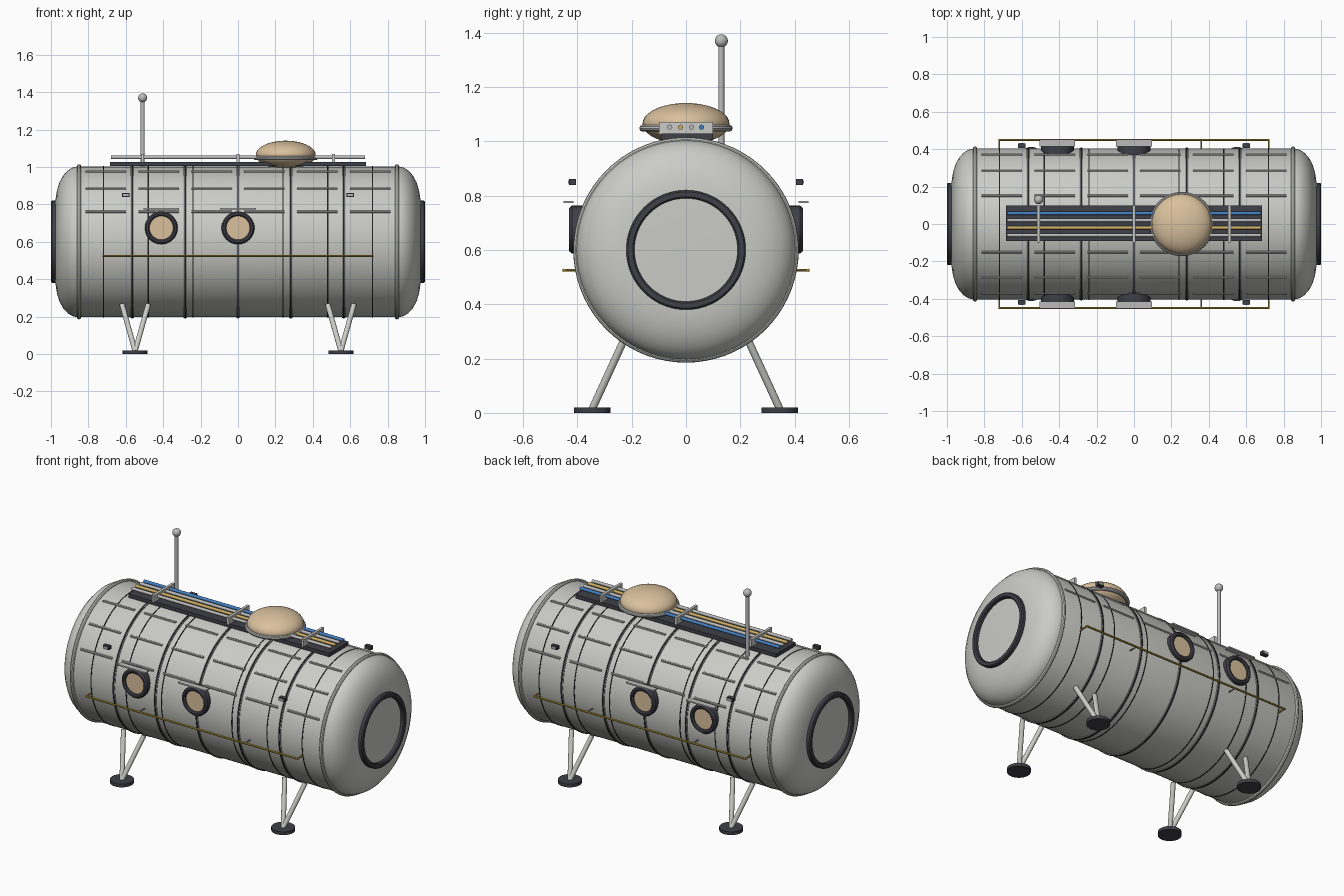
import bpy, bmesh, math
from mathutils import Vector, Matrix

if "Cube" in bpy.data.objects:
    bpy.data.objects.remove(bpy.data.objects["Cube"])

AXIS_Z = 0.6   # height of the hull axis
R = 0.403      # hull radius


def mat(name, r, g, b):
    m = bpy.data.materials.new(name)
    m.diffuse_color = (r, g, b, 1)
    m.use_nodes = True
    m.node_tree.nodes["Principled BSDF"].inputs["Base Color"].default_value = m.diffuse_color
    return m


HULL = mat("hull light grey", 0.60, 0.60, 0.57)
METAL = mat("metal grey", 0.50, 0.50, 0.50)
TRIM = mat("trim grey", 0.33, 0.33, 0.33)
DARK = mat("dark rubber", 0.05, 0.05, 0.065)
SEAM = mat("seam black", 0.015, 0.015, 0.018)
TAN = mat("tan", 0.70, 0.53, 0.34)
YELLOW = mat("rail yellow", 0.50, 0.34, 0.05)
GOLD = mat("pipe gold", 0.60, 0.42, 0.13)
BLUE = mat("pipe blue", 0.06, 0.22, 0.55)


def finish(name, bm, material, smooth=True):
    bmesh.ops.recalc_face_normals(bm, faces=bm.faces)
    me = bpy.data.meshes.new(name)
    bm.to_mesh(me)
    bm.free()
    me.materials.append(material)
    ob = bpy.data.objects.new(name, me)
    bpy.context.collection.objects.link(ob)
    if smooth:
        bpy.ops.object.select_all(action='DESELECT')
        ob.select_set(True)
        bpy.context.view_layer.objects.active = ob
        bpy.ops.object.shade_smooth_by_angle(angle=math.radians(35))
    return ob


def rod(name, a, b, r, material, sides=16):
    """Capped cylinder between two points."""
    a, b = Vector(a), Vector(b)
    d = b - a
    bm = bmesh.new()
    m = Matrix.Translation((a + b) / 2) @ d.to_track_quat('Z', 'Y').to_matrix().to_4x4()
    bmesh.ops.create_cone(bm, cap_ends=True, segments=sides, radius1=r, radius2=r,
                          depth=d.length, matrix=m)
    return finish(name, bm, material)


def box(name, centre, size, material):
    bm = bmesh.new()
    bmesh.ops.create_cube(bm, size=1, matrix=Matrix.Translation(centre) @ Matrix.Diagonal((*size, 1)))
    return finish(name, bm, material, False)


def ball(name, centre, radii, material):
    bm = bmesh.new()
    bmesh.ops.create_uvsphere(bm, u_segments=40, v_segments=20, radius=1,
                              matrix=Matrix.Translation(centre) @ Matrix.Diagonal((*radii, 1)))
    return finish(name, bm, material)


def lathe(name, profile, material, centre=(0, 0, AXIS_Z), axis=(1, 0, 0), closed=False, sides=72):
    """Turn (distance along axis, radius) points around an axis."""
    bm = bmesh.new()
    turn = Matrix.Translation(centre) @ Vector(axis).to_track_quat('Z', 'Y').to_matrix().to_4x4()
    rings = []
    for h, r in profile:
        rings.append([bm.verts.new(turn @ Vector((r * math.cos(t), r * math.sin(t), h)))
                      for t in (2 * math.pi * k / sides for k in range(sides))])
    pairs = list(zip(rings, rings[1:]))
    if closed:
        pairs.append((rings[-1], rings[0]))
    else:
        bm.faces.new(rings[0])
        bm.faces.new(rings[-1])
    for p, q in pairs:
        for k in range(sides):
            n = (k + 1) % sides
            bm.faces.new((p[k], p[n], q[n], q[k]))
    return finish(name, bm, material)


def ring(name, major, minor, material, centre, axis=(1, 0, 0), n=10, sides=72):
    prof = [(minor * math.sin(2 * math.pi * k / n), major + minor * math.cos(2 * math.pi * k / n))
            for k in range(n)]
    return lathe(name, prof, material, centre, axis, True, sides)


# Hull with rounded ends
end = [(0.86, R), (0.885, 0.397), (0.91, 0.382), (0.935, 0.355), (0.955, 0.318),
       (0.968, 0.275), (0.975, 0.23), (0.977, 0.19)]
lathe("hull", [(-x, r) for x, r in reversed(end)] + end, HULL, sides=96)

# End collars and hatch seals
for s in (-1, 1):
    ring("end_collar", 0.403, 0.012, HULL, (s * 0.85, 0, AXIS_Z))
    lathe("hatch_seal", [(0.965, 0.19), (0.965, 0.22), (0.994, 0.22), (1.0, 0.214),
                         (1.0, 0.196), (0.994, 0.19)], DARK, axis=(s, 0, 0), closed=True)


def band(name, x, width, r, material):
    lathe(name, [(x - width / 2, R - 0.01), (x - width / 2, r), (x + width / 2, r),
                 (x + width / 2, R - 0.01)], material, closed=True)


# Raised ribs with dark joints, and thin panel seams
for i in range(-2, 3):
    x = i * 0.2825
    band("hull_rib", x, 0.018, R + 0.004, TRIM)
    band("rib_joint", x, 0.008, R + 0.006, SEAM)
for i in range(-3, 4):
    if i:
        band("panel_seam", i * 0.24, 0.006, R + 0.002, SEAM)

# Lengthwise stiffeners on the upper hull
for i in range(6):
    x = (i - 2.5) * 0.2825
    for deg in (23.5, 45, 68):
        for s in (-1, 1):
            y = s * R * math.cos(math.radians(deg))
            z = AXIS_Z + R * math.sin(math.radians(deg))
            rod("stiffener", (x - 0.108, y, z), (x + 0.108, y, z), 0.007, METAL, 8)

for s in (-1, 1):
    # Portholes with brow plates
    for x in (-0.41, 0.0):
        rod("porthole_glass", (x, s * 0.35, 0.675), (x, s * 0.415, 0.675), 0.07, TAN, 40)
        lathe("porthole_frame", [(0.35, 0.063), (0.35, 0.088), (0.42, 0.088), (0.43, 0.08),
                                 (0.43, 0.07), (0.423, 0.063)], DARK, (x, 0, 0.675),
              (0, s, 0), True, 40)
        box("porthole_brow", (x, s * 0.433, 0.776), (0.19, 0.036, 0.008), METAL)

    # Handrail with returns and posts
    z = 0.525
    rod("handrail", (-0.725, s * 0.45, z), (0.725, s * 0.45, z), 0.006, YELLOW, 10)
    for x in (-0.72, 0.72):
        rod("handrail_end", (x, s * 0.39, z), (x, s * 0.45, z), 0.005, YELLOW, 10)
    for x in (-0.36, 0.36):
        rod("handrail_post", (x, s * 0.39, z), (x, s * 0.45, z), 0.004, TRIM, 8)

    for e in (-1, 1):
        # Side lamps
        box("lamp_body", (e * 0.6, s * 0.418, 0.85), (0.042, 0.025, 0.022), DARK)
        box("lamp_face", (e * 0.6, s * 0.432, 0.85), (0.03, 0.004, 0.012), METAL)

        # Landing legs: foot pad and two splayed struts
        rod("foot_pad", (e * 0.55, s * 0.345, 0), (e * 0.55, s * 0.345, 0.02), 0.067, DARK, 32)
        for d in (-0.07, 0.07):
            rod("leg_strut", (e * 0.55, s * 0.345, 0.015), (e * 0.55 + d, s * 0.23, 0.265),
                0.014, HULL)

# Roof tray with pipes and brackets
box("roof_tray", (0, 0.005, 1.017), (1.37, 0.19, 0.022), DARK)
for y, m in ((0.057, BLUE), (0.02, METAL), (-0.02, GOLD), (-0.06, METAL)):
    rod("roof_pipe", (-0.68, y, 1.052), (0.68, y, 1.052), 0.0095, m, 12)
for x in (-0.51, 0, 0.51):
    box("pipe_bracket", (x, 0, 1.048), (0.016, 0.2, 0.046), HULL)

# Domed sensor with rim
ball("sensor_dome", (0.255, 0, 1.065), (0.16, 0.16, 0.076), TAN)
ring("sensor_rim", 0.16, 0.012, METAL, (0.255, 0, 1.048), (0, 0, 1), sides=48)

# Antenna mast
rod("antenna_mast", (-0.51, 0.13, 0.96), (-0.51, 0.13, 1.36), 0.011, METAL)
ball("antenna_tip", (-0.51, 0.13, 1.37), (0.024, 0.024, 0.024), METAL)
